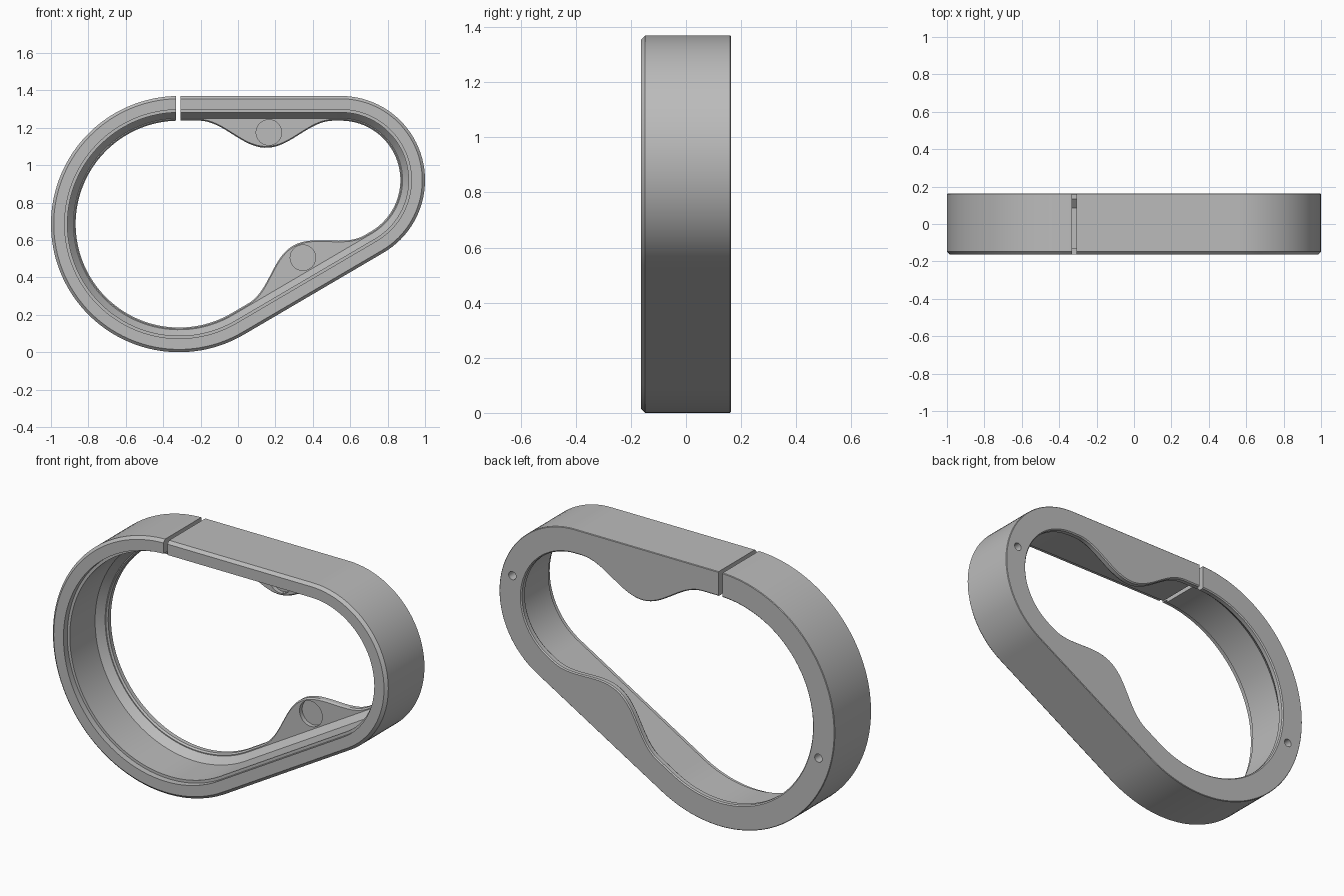
import bpy, bmesh
from math import sin, cos, pi, atan2, radians
from mathutils import Vector

if "Cube" in bpy.data.objects:
    bpy.data.objects.remove(bpy.data.objects["Cube"])

# Two circles joined by tangents: (x, z) centre and radius
BIG, R_BIG = Vector((-0.315, 0.685)), 0.685
SMALL, R_SMALL = Vector((0.55, 0.92)), 0.45
AXIS = SMALL - BIG
PHI = atan2(AXIS.y, AXIS.x)
TOP, LOW = pi / 2, 2 * PHI - pi / 2      # directions of the two tangent sides
HALF_Y = 0.163
GAP = (-0.331, -0.307)

grey = bpy.data.materials.new("light_grey")
grey.use_nodes = True
grey.diffuse_color = (0.5, 0.5, 0.5, 1)
grey.node_tree.nodes["Principled BSDF"].inputs["Base Color"].default_value = (0.5, 0.5, 0.5, 1)


def lobe(u):
    """Extra flange width along a straight side, u from big to small circle."""
    d = (u - 0.538) / 0.416
    return 0.145 * cos(d * pi / 2) ** 2 if abs(d) < 1 else 0


def profile(edge):
    """Wall cross-section: (distance in from the outside, y)."""
    return [(0, -0.148), (0.015, -HALF_Y), (0.073, -HALF_Y), (0.073, -0.13),
            (0.088, -0.13), (0.088, 0.085), (0.12, 0.125), (edge - 0.007, 0.125),
            (edge, 0.134), (edge, 0.157), (edge - 0.006, HALF_Y),
            (0.003, HALF_Y), (0, 0.16)]


def path():
    """Yield centre, radius, direction and flange edge, clockwise from the gap."""
    n = 40
    start = (GAP[1] - BIG.x) / AXIS.x

    def side(u, ang):
        return BIG.lerp(SMALL, u), R_BIG + (R_SMALL - R_BIG) * u, ang, 0.132 + lobe(u)
    for i in range(n):
        yield side(start + (1 - start) * i / n, TOP)
    for i in range(n):
        yield SMALL, R_SMALL, TOP + (LOW - TOP) * i / n, 0.132
    for i in range(n):
        yield side(1 - i / n, LOW)
    end = TOP - 2 * pi + radians(1.34)
    for i in range(2 * n + 1):
        yield BIG, R_BIG, LOW + (end - LOW) * i / (2 * n), 0.132


# Frame: sweep the section round the path, leaving the gap open
bm = bmesh.new()
rings = []
for centre, radius, ang, edge in path():
    out = Vector((cos(ang), sin(ang)))
    ring = []
    for t, y in profile(edge):
        p = centre + out * (radius - t)
        ring.append(bm.verts.new((p.x, y, p.y)))
    rings.append(ring)
for v in rings[-1]:
    v.co.x = GAP[0]
for a, b in zip(rings, rings[1:]):
    for i in range(len(a)):
        j = (i + 1) % len(a)
        bm.faces.new((a[i], a[j], b[j], b[i]))
bm.faces.new(rings[0])
bm.faces.new(rings[-1])
bmesh.ops.recalc_face_normals(bm, faces=bm.faces)
mesh = bpy.data.meshes.new("frame")
bm.to_mesh(mesh)
bm.free()
mesh.materials.append(grey)
frame = bpy.data.objects.new("frame", mesh)
bpy.context.collection.objects.link(frame)
bpy.context.view_layer.objects.active = frame


def drill(name, p, radius, y0, y1):
    """Cut a round pocket along y."""
    bpy.ops.mesh.primitive_cylinder_add(vertices=40, radius=radius, depth=y1 - y0,
                                        location=(p.x, (y0 + y1) / 2, p.y),
                                        rotation=(pi / 2, 0, 0))
    cutter = bpy.context.object
    cutter.name = name
    cutter.hide_render = True
    cutter.data.materials.append(grey)
    bpy.context.view_layer.objects.active = frame
    mod = frame.modifiers.new(name, "BOOLEAN")
    mod.operation, mod.solver, mod.object = "DIFFERENCE", "EXACT", cutter
    bpy.ops.object.modifier_apply(modifier=name)
    bpy.data.objects.remove(cutter)


# Shallow round pockets in the lobes, mirrored about the long axis
pocket = Vector((0.48, 0.49))
for name, a in (("upper_pocket", atan2(pocket.y, pocket.x)),
                ("lower_pocket", 2 * PHI - atan2(pocket.y, pocket.x))):
    drill(name, BIG + Vector((cos(a), sin(a))) * pocket.length, 0.068, 0.0, 0.148)

# Blind screw holes in the back, at both ends of the long axis
along = AXIS.normalized()
drill("small_end_hole", SMALL + along * (R_SMALL - 0.065), 0.022, 0.1, 0.2)
drill("big_end_hole", BIG - along * (R_BIG - 0.075), 0.022, 0.1, 0.2)

bpy.ops.object.select_all(action="DESELECT")
frame.select_set(True)
bpy.context.view_layer.objects.active = frame
bpy.ops.object.shade_smooth_by_angle(angle=radians(25))
